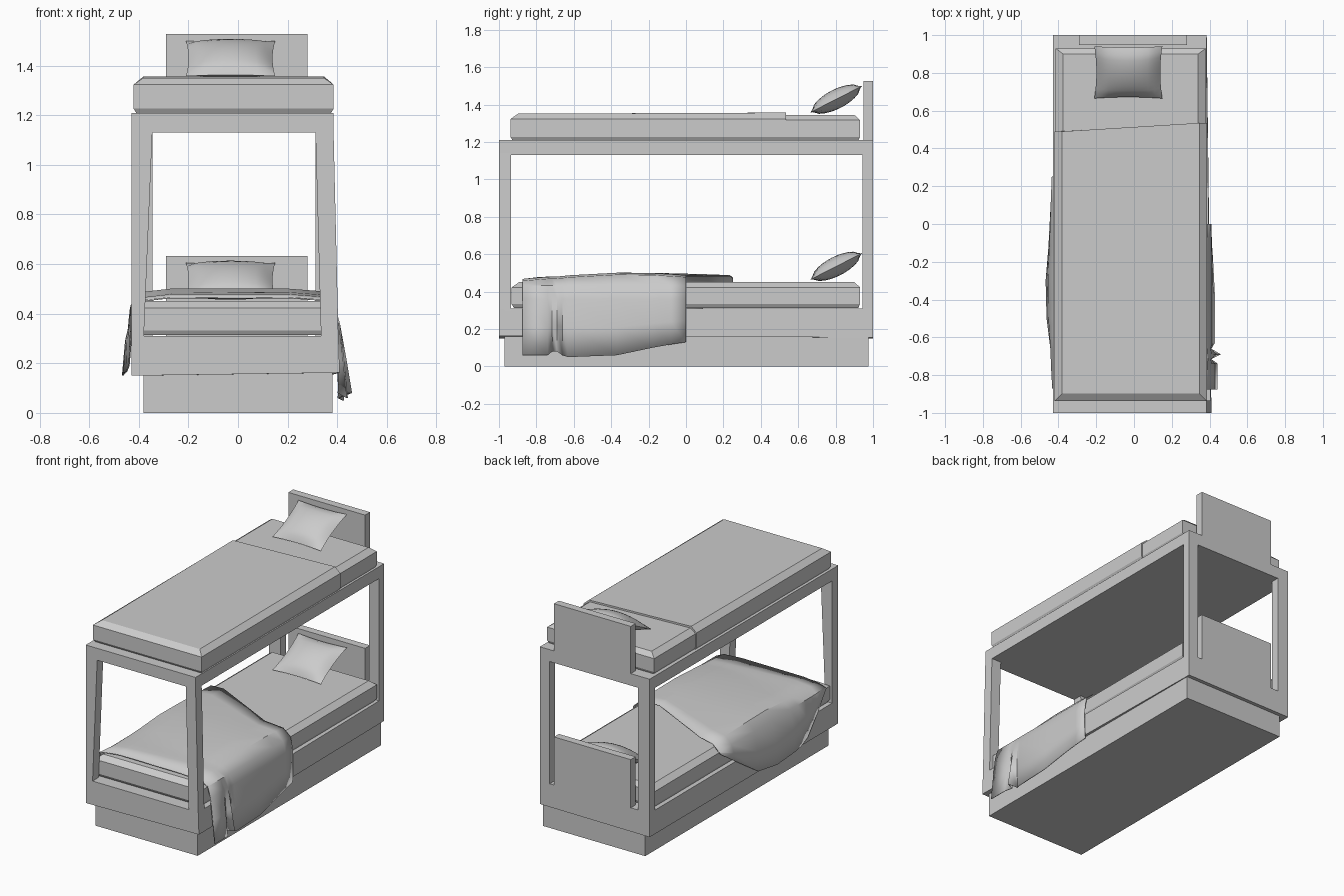
import bpy, bmesh, math

if "Cube" in bpy.data.objects:
    bpy.data.objects.remove(bpy.data.objects["Cube"])

grey = bpy.data.materials.new("plain grey")
grey.use_nodes = True
grey.diffuse_color = (0.6, 0.6, 0.6, 1)
grey.node_tree.nodes["Principled BSDF"].inputs["Base Color"].default_value = (0.6, 0.6, 0.6, 1)


def finish(name, bm, smooth=None):
    bmesh.ops.recalc_face_normals(bm, faces=bm.faces)
    mesh = bpy.data.meshes.new(name)
    bm.to_mesh(mesh)
    bm.free()
    mesh.materials.append(grey)
    ob = bpy.data.objects.new(name, mesh)
    bpy.context.collection.objects.link(ob)
    if smooth:
        bpy.ops.object.select_all(action='DESELECT')
        bpy.context.view_layer.objects.active = ob
        ob.select_set(True)
        bpy.ops.object.shade_smooth_by_angle(angle=math.radians(smooth))
    return ob


def loft(name, rings):
    """Capped solid through rings of four corners."""
    bm = bmesh.new()
    loops = [[bm.verts.new(p) for p in ring] for ring in rings]
    for a, b in zip(loops, loops[1:]):
        for i in range(4):
            j = (i + 1) % 4
            bm.faces.new((a[i], a[j], b[j], b[i]))
    bm.faces.new(loops[0])
    bm.faces.new(loops[-1])
    return finish(name, bm)


def rect(x0, x1, y0, y1, z):
    return [(x0, y0, z), (x1, y0, z), (x1, y1, z), (x0, y1, z)]


def box(name, x0, x1, y0, y1, z0, z1):
    return loft(name, [rect(x0, x1, y0, y1, z0), rect(x0, x1, y0, y1, z1)])


L, R = -0.43, 0.385          # outer sides of the frame

# Plinth, lower rail block and upper deck
box("plinth", -0.38, 0.38, -0.97, 0.975, 0, 0.16)
loft("lower_frame", [
    [(L, -1, 0.15), (0.41, -1, 0.162), (R, 1, 0.155), (L, 1, 0.15)],
    [(L, -1, 0.31), (0.405, -1, 0.31), (R, 1, 0.31), (L, 1, 0.31)]])
box("upper_deck", L, R, -1, 1, 1.13, 1.21)

# Corner posts, the front pair flaring slightly
loft("front_right_post", [rect(L, -0.38, -1, -0.935, 0.3), rect(L, -0.345, -1, -0.935, 1.14)])
loft("front_left_post", [rect(0.335, 0.405, -1, -0.935, 0.3), rect(0.312, R, -1, -0.935, 1.14)])
box("back_right_post", L, -0.345, 0.945, 1, 0.3, 1.14)
box("back_left_post", 0.312, R, 0.945, 1, 0.3, 1.14)


# Mattresses with chamfered tops and tucked-in bases
def padded_slab(name, z, grow, back_left, back_right, back_inset):
    rings = []
    for dz, inset in ((0, 0.012), (0.02, 0), (0.11, 0), (0.138, 0.04)):
        i = inset - grow
        top = z + dz + (grow if dz > 0.1 else 0)
        x0, x1, y0 = -0.415 + i, 0.38 - i, -0.932 + i
        b = inset * back_inset
        lift = grow if dz > 0.12 else 0
        rings.append([(x0, y0, top), (x1, y0, top),
                      (x1, back_left - b, top + lift), (x0, back_right - b, top + lift)])
    return loft(name, rings)


def pillow(name, z, n=10):
    bm = bmesh.new()
    for side in (1, -1):
        grid = []
        for r in range(n + 1):
            row = []
            for c in range(n + 1):
                u, v = 2 * c / n - 1, 2 * r / n - 1
                puff = 0.052 * side * ((1 - u * u) * (1 - v * v)) ** 0.6
                x = 0.18 * u * (1 - 0.06 * (1 - v * v))
                s = 0.155 * v * (1 - 0.05 * (1 - u * u))
                tilt = math.radians(27)
                row.append(bm.verts.new((x - 0.03,
                                         0.803 + s * math.cos(tilt) - puff * math.sin(tilt),
                                         z + 0.075 + s * math.sin(tilt) + puff * math.cos(tilt))))
            grid.append(row)
        for r in range(n):
            for c in range(n):
                bm.faces.new((grid[r][c], grid[r][c + 1], grid[r + 1][c + 1], grid[r + 1][c]))
    bmesh.ops.remove_doubles(bm, verts=bm.verts, dist=0.0001)
    finish(name, bm, 60)


# Each berth: mattress, pillow, headboard
for label, z in (("lower", 0.313), ("upper", 1.207)):
    padded_slab(label + "_mattress", z, 0, 0.93, 0.93, 0.75)
    pillow(label + "_pillow", z + 0.147)
    box(label + "_headboard", -0.29, 0.28, 0.948, 1, z - 0.01, z + 0.32)

# Tucked cover on the upper berth
padded_slab("upper_cover", 1.207, 0.006, 0.535, 0.49, 0)

# Thrown blanket: one row per station along the bed
# left y, right y, left hem x and z, right hem x and z, top height
stations = [
    (-0.875, -0.87, 0.44, 0.06, -0.42, 0.44, 0.465),
    (-0.74, -0.78, 0.44, 0.06, -0.43, 0.31, 0.476),
    (-0.715, -0.72, 0.405, 0.08, -0.435, 0.25, 0.477),
    (-0.69, -0.66, 0.457, 0.08, -0.44, 0.19, 0.478),
    (-0.66, -0.58, 0.405, 0.06, -0.45, 0.165, 0.48),
    (-0.63, -0.5, 0.425, 0.05, -0.46, 0.16, 0.484),
    (-0.37, -0.3, 0.425, 0.06, -0.465, 0.15, 0.498),
    (-0.18, -0.12, 0.415, 0.1, -0.45, 0.17, 0.496),
    (-0.08, 0.12, 0.408, 0.118, -0.435, 0.33, 0.49),
    (0, 0.25, 0.403, 0.13, -0.425, 0.42, 0.485)]
bm = bmesh.new()
rows = []
for yl, yr, lx, lz, rx, rz, top in stations:
    shoulder = 0.43
    pts = [(rx, rz), ((rx - 0.43) / 2 - 0.005, (rz + shoulder) / 2),
           (-0.42, max(shoulder, rz)), (-0.375, top - 0.012), (-0.27, top), (0, top),
           (0.2, top), (0.335, top - 0.01), (0.388, shoulder),
           (0.408 if lx > 0.406 else 0.404, 0.36), ((0.41 + lx) / 2, (0.36 + lz) / 2), (lx, lz)]
    row = []
    for x, zz in pts:
        t = min(1, max(0, (x + 0.3) / 0.5))
        row.append(bm.verts.new((x, yr + (yl - yr) * t, zz)))
    rows.append(row)
for a, b in zip(rows, rows[1:]):
    for i in range(len(a) - 1):
        bm.faces.new((a[i], a[i + 1], b[i + 1], b[i]))
blanket = finish("blanket", bm, 40)
thick = blanket.modifiers.new("thickness", 'SOLIDIFY')
thick.thickness = 0.006
thick.offset = 0
